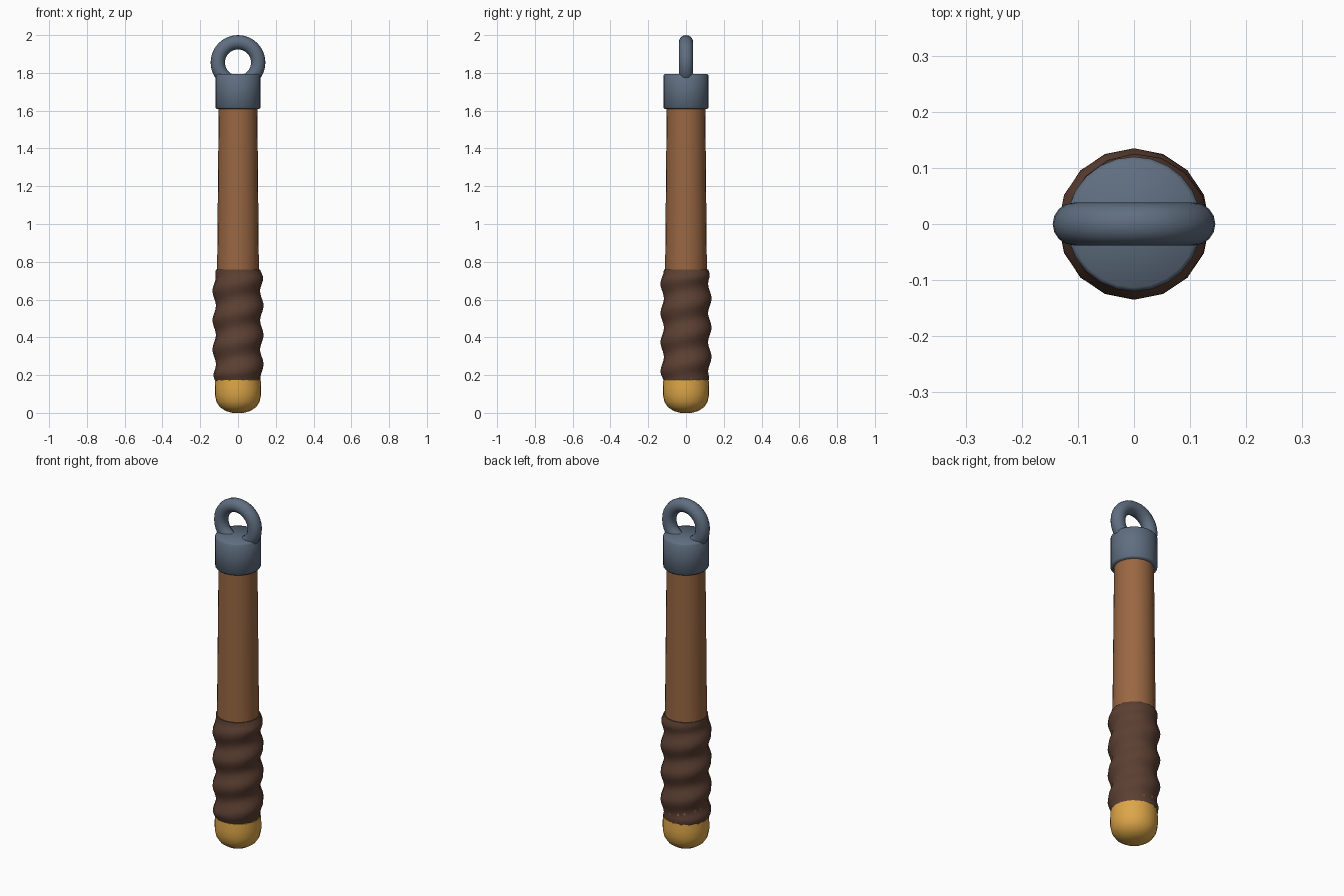
import bpy, bmesh, math
from mathutils import Matrix

cube = bpy.data.objects.get("Cube")
if cube:
    bpy.data.objects.remove(cube)


def make_material(name, rgb):
    mat = bpy.data.materials.new(name)
    mat.use_nodes = True
    mat.diffuse_color = (*rgb, 1)
    mat.node_tree.nodes["Principled BSDF"].inputs["Base Color"].default_value = (*rgb, 1)
    return mat


wood = make_material("warm wood", (0.32, 0.135, 0.055))
leather = make_material("dark leather", (0.107, 0.051, 0.033))
brass = make_material("brass", (0.72, 0.38, 0.065))
steel = make_material("blue steel", (0.115, 0.156, 0.216))


def finish(obj, name, mat, angle=40):
    obj.name = obj.data.name = name
    obj.data.materials.append(mat)
    bpy.ops.object.select_all(action="DESELECT")
    obj.select_set(True)
    bpy.context.view_layer.objects.active = obj
    bpy.ops.object.shade_smooth_by_angle(angle=math.radians(angle))
    return obj


def turned(name, mat, profile, sides, ripple=None, angle=40):
    """Closed solid of revolution; ripple(angle, z) adds to the radius."""
    bm = bmesh.new()
    rings = []
    for r, z in profile:
        ring = []
        for i in range(sides):
            a = math.tau * i / sides
            rad = r + (ripple(a, z) if ripple else 0)
            ring.append(bm.verts.new((rad * math.cos(a), rad * math.sin(a), z)))
        rings.append(ring)
    for low, high in zip(rings, rings[1:]):
        for i in range(sides):
            j = (i + 1) % sides
            bm.faces.new((low[i], low[j], high[j], high[i]))
    bm.faces.new(rings[0][::-1])
    bm.faces.new(rings[-1])
    mesh = bpy.data.meshes.new(name)
    bm.to_mesh(mesh)
    bm.free()
    obj = bpy.data.objects.new(name, mesh)
    bpy.context.collection.objects.link(obj)
    return finish(obj, name, mat, angle)


# Tapered wooden shaft
turned("shaft", wood, [(0.117, 0.1), (0.102, 1.65)], 24)

# Leather grip with one spiral ridge
BOTTOM, TOP, PITCH, STEPS = 0.16, 0.76, 0.155, 40


def spiral(a, z):
    fade = min(1, (z - BOTTOM) / 0.05, (TOP - z) / 0.05)
    phase = math.tau * (z - 0.49) / PITCH - (a - math.pi)
    return 0.009 * fade * math.cos(phase)


levels = [BOTTOM + (TOP - BOTTOM) * i / STEPS for i in range(STEPS + 1)]
turned("grip", leather,
       [(0.126 - 0.009 * max(0, 1 - min(z - BOTTOM, TOP - z) / 0.04), z) for z in levels],
       16, spiral, 60)

# Rounded brass pommel
turned("pommel", brass,
       [(0.03, 0.0), (0.065, 0.01), (0.095, 0.03), (0.114, 0.058),
        (0.122, 0.095), (0.123, 0.13), (0.12, 0.175), (0.1, 0.18)], 24, angle=50)

# Steel end cap with softened rims
turned("end_cap", steel,
       [(0.113, 1.61), (0.12, 1.617), (0.12, 1.785), (0.113, 1.793)], 24, angle=50)

# Hanging ring
bpy.ops.mesh.primitive_torus_add(
    major_radius=0.107, minor_radius=0.038, major_segments=32, minor_segments=16)
ring = bpy.context.object
ring.data.transform(Matrix.Translation((0, 0, 1.855)) @ Matrix.Rotation(math.pi / 2, 4, "X"))
finish(ring, "hanging_ring", steel, 60)
